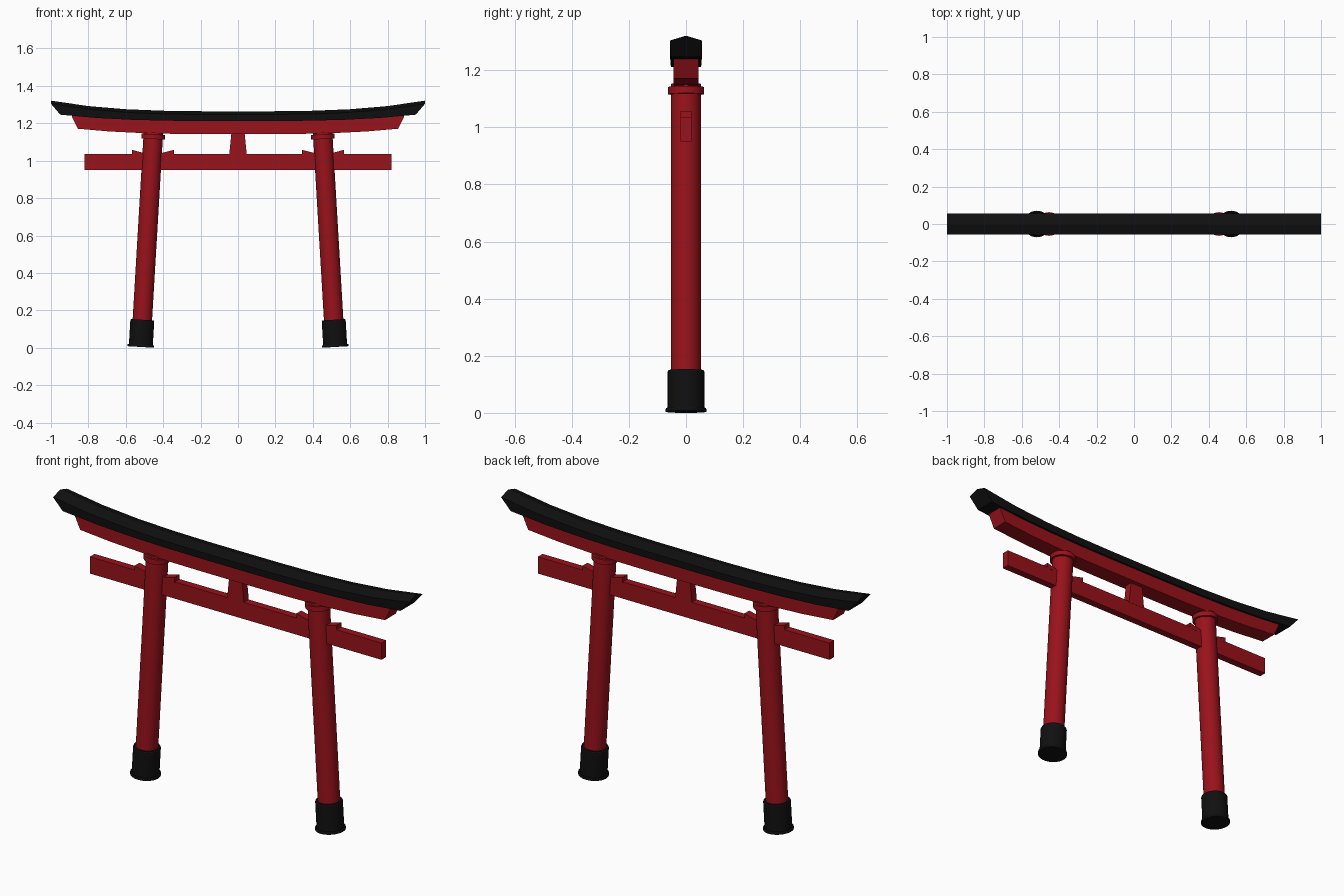
import bpy, bmesh, math
from mathutils import Vector, Matrix

if "Cube" in bpy.data.objects:
    bpy.data.objects.remove(bpy.data.objects["Cube"])


def material(name, color):
    m = bpy.data.materials.new(name)
    m.diffuse_color = color
    m.use_nodes = True
    m.node_tree.nodes["Principled BSDF"].inputs["Base Color"].default_value = m.diffuse_color
    return m


RED = material("red_paint", (0.32, 0.006, 0.011, 1))
BLACK = material("black_paint", (0.005, 0.005, 0.005, 1))


def finish(bm, name, mat, smooth=False):
    bmesh.ops.recalc_face_normals(bm, faces=bm.faces)
    me = bpy.data.meshes.new(name)
    bm.to_mesh(me)
    bm.free()
    me.materials.append(mat)
    ob = bpy.data.objects.new(name, me)
    bpy.context.collection.objects.link(ob)
    if smooth:
        bpy.ops.object.select_all(action='DESELECT')
        bpy.context.view_layer.objects.active = ob
        ob.select_set(True)
        bpy.ops.object.shade_smooth_by_angle(angle=math.radians(30))
    return ob


def loft(name, mat, sections):
    """Skin a row of equal-length closed sections and cap both ends."""
    bm = bmesh.new()
    rings = [[bm.verts.new(p) for p in s] for s in sections]
    n = len(rings[0])
    for a, b in zip(rings, rings[1:]):
        for i in range(n):
            j = (i + 1) % n
            bm.faces.new((a[i], a[j], b[j], b[i]))
    bm.faces.new(rings[0])
    bm.faces.new(rings[-1])
    return finish(bm, name, mat)


def prism(name, mat, outline, half_depth):
    """Extrude an x-z outline symmetrically along y."""
    return loft(name, mat, [[(x, y, z) for x, z in outline]
                            for y in (-half_depth, half_depth)])


LEAN = 0.059  # sideways drift of the leg axis per unit height


def lathe(name, mat, profile, side, sides=32):
    """Turn (radius, height) rings around the leaning leg axis."""
    axis = Vector((-side * LEAN, 0, 1)).normalized()
    rot = Vector((0, 0, 1)).rotation_difference(axis).to_matrix().to_4x4()
    place = Matrix.Translation((side * 0.52, 0, 0.004)) @ rot
    rings = []
    for r, h in profile:
        rings.append([place @ Vector((r * math.cos(2 * math.pi * k / sides),
                                      r * math.sin(2 * math.pi * k / sides), h))
                      for k in range(sides)])
    ob = loft(name, mat, rings)
    bpy.ops.object.select_all(action='DESELECT')
    bpy.context.view_layer.objects.active = ob
    ob.select_set(True)
    bpy.ops.object.shade_smooth_by_angle(angle=math.radians(30))
    return ob


# Legs with base sleeves, foot rings, collars and wedges
for side, label in ((-1, "left"), (1, "right")):
    lathe(label + "_pillar", RED, [(0.052, 0.01), (0.052, 1.15)], side)
    lathe(label + "_base_sleeve", BLACK,
          [(0.064, 0.005), (0.064, 0.141), (0.061, 0.146)], side)
    lathe(label + "_foot_ring", BLACK,
          [(0.071, 0), (0.071, 0.010), (0.069, 0.013)], side)
    lathe(label + "_collar", RED, [(0.063, 1.114), (0.063, 1.139)], side)
    for tip, part in ((0.567, "outer"), (0.342, "inner")):
        prism(f"{label}_{part}_wedge", RED,
              [(side * tip, 1.03), (side * tip, 1.058),
               (side * 0.459, 1.029), (side * 0.459, 1.02)], 0.0195)

# Straight tie beam and central strut
prism("tie_beam", RED, [(-0.82, 0.95), (0.82, 0.95), (0.82, 1.035), (-0.82, 1.035)], 0.019)
prism("centre_strut", RED, [(-0.047, 1.03), (0.047, 1.03), (0.035, 1.15), (-0.035, 1.15)], 0.02)


def rise(t):
    return abs(t) ** 3.2


# Upswept upper beam and its black ridged cap, with slanted ends
stations = [i / 5 for i in range(-5, 6)]
upper, cap = [], []
for t in stations:
    xt, xb = 0.89 * t, 0.857 * t
    top, bottom = 1.216 + 0.024 * rise(t), 1.142 + 0.029 * rise(t)
    upper.append([(xb, -0.043, bottom), (xb, 0.043, bottom),
                  (xt, 0.043, top), (xt, -0.043, top)])
    ridge, low = 1.264 + 0.057 * rise(t), 1.212 + 0.034 * rise(t)
    cap.append([(0.95 * t, -0.053, low), (0.95 * t, 0.053, low),
                (t, 0.056, ridge - 0.017), (t, 0, ridge), (t, -0.056, ridge - 0.017)])
loft("upper_beam", RED, upper)
loft("roof_cap", BLACK, cap)
